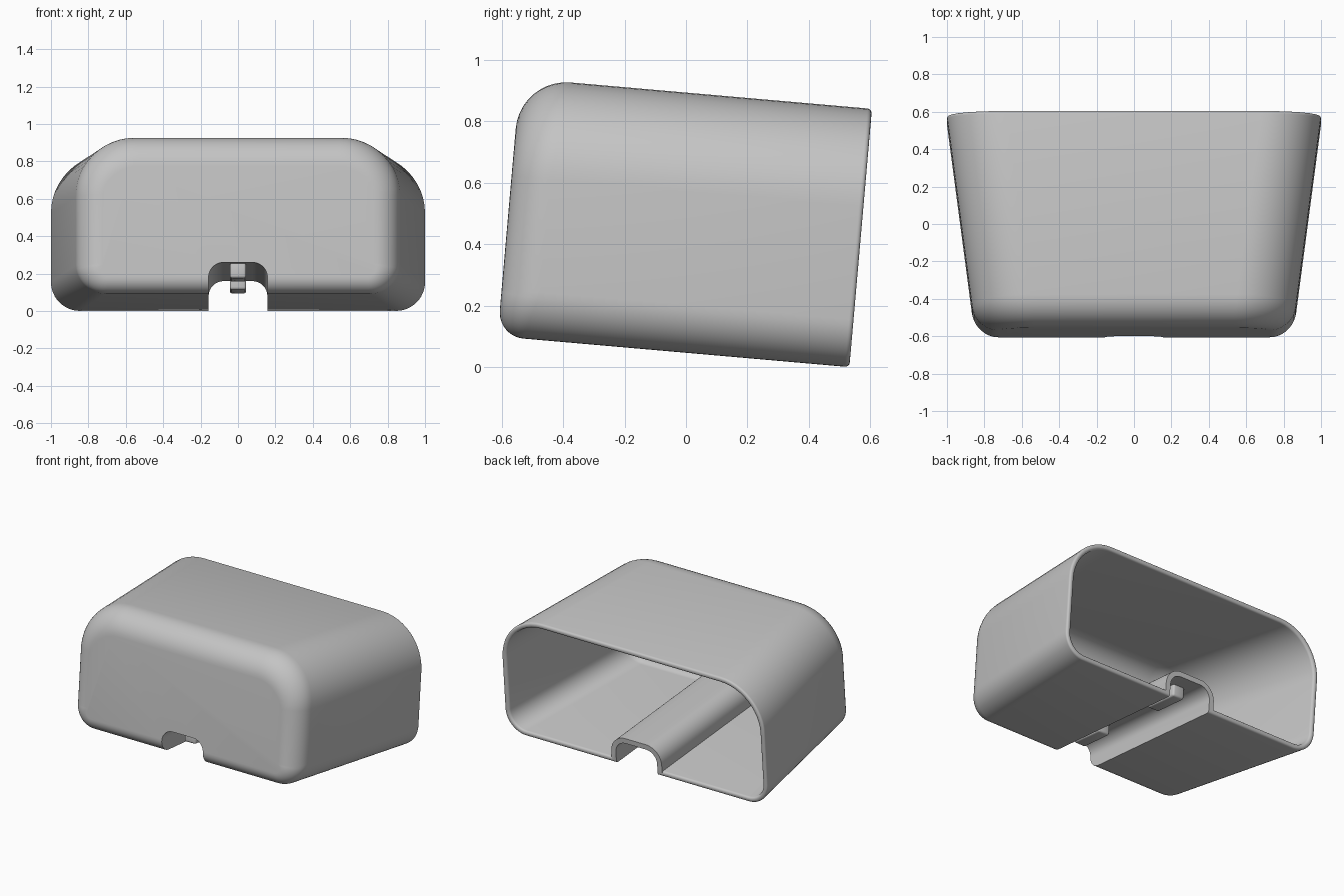
import bpy
import bmesh
from math import sin, cos, pi, radians
from mathutils import Matrix

cube = bpy.data.objects.get("Cube")
if cube:
    bpy.data.objects.remove(cube)

FRONT, BACK = -0.62, 0.53      # ends of the cover along its own axis
LOW, HIGH = 0.046, 0.89        # underside and top
WALL, RIM = 0.035, 0.015       # wall thickness and rim rounding
TILT = Matrix.Rotation(radians(-5), 4, 'X')

grey = bpy.data.materials.new("plain_grey")
grey.use_nodes = True
grey.diffuse_color = (0.55, 0.55, 0.55, 1)
grey.node_tree.nodes["Principled BSDF"].inputs["Base Color"].default_value = (0.55, 0.55, 0.55, 1)


def corner_points(low, high, r_low, r_high, steps=12):
    """Rounded section: (side, centre height, radius, normal x, normal z)."""
    pts = []
    for quarter in range(4):
        top = quarter < 2
        r = r_high if top else r_low
        z = high - r if top else low + r
        side = 1 if quarter in (0, 3) else -1
        for i in range(steps + 1):
            a = (quarter + i / steps) * pi / 2
            pts.append((side, z, r, cos(a), sin(a)))
    return pts


def loft(name, rings):
    """Skin closed rings of equal length and cap both ends."""
    bm = bmesh.new()
    loops = [[bm.verts.new(p) for p in ring] for ring in rings]
    n = len(loops[0])
    for a, b in zip(loops, loops[1:]):
        for i in range(n):
            j = (i + 1) % n
            bm.faces.new((a[i], a[j], b[j], b[i]))
    bm.faces.new(loops[0])
    bm.faces.new(loops[-1])
    bmesh.ops.recalc_face_normals(bm, faces=bm.faces)
    return to_object(name, bm)


def to_object(name, bm):
    mesh = bpy.data.meshes.new(name)
    bm.to_mesh(mesh)
    bm.free()
    mesh.materials.append(grey)
    obj = bpy.data.objects.new(name, mesh)
    bpy.context.collection.objects.link(obj)
    return obj


def activate(obj):
    bpy.ops.object.select_all(action='DESELECT')
    obj.select_set(True)
    bpy.context.view_layer.objects.active = obj


def cut(obj, cutter):
    mod = obj.modifiers.new("cut", 'BOOLEAN')
    mod.operation = 'DIFFERENCE'
    mod.solver = 'EXACT'
    mod.object = cutter
    activate(obj)
    bpy.ops.object.modifier_apply(modifier=mod.name)
    bpy.data.objects.remove(cutter)


def tub(name, wall):
    """Tapered rounded body, inset by wall, with a filleted front end."""
    section = corner_points(LOW, HIGH, 0.155, 0.32)

    def place(pt, u, inset):
        side, z, r, nx, nz = pt
        half = 1 - 0.1316 * (BACK - RIM - u)
        rr = r - wall - inset
        return (side * (half - r) + rr * nx, u, z + rr * nz)

    def front_ring(a):
        ring = []
        for pt in section:
            r = 0.125 + 0.04 * pt[4] - wall
            ring.append(place(pt, FRONT + wall + r * (1 - cos(a)), r * (1 - sin(a))))
        return ring

    rings = [front_ring(i / 10 * pi / 2) for i in range(11)]
    flare = -1 if wall else 1
    for i in range(5):
        a = i / 4 * pi / 2
        u = BACK - RIM + RIM * sin(a)
        rings.append([place(pt, u, flare * RIM * (1 - cos(a))) for pt in section])
    if wall:
        rings.append([place(pt, BACK + 0.05, -RIM) for pt in section])
    return loft(name, rings)


def tunnel(name, half, top, radius):
    """Straight round-topped bar running the full length."""
    section = corner_points(-0.1, top, 0.02, radius)
    return loft(name, [[(s * (half - r) + r * nx, u, z + r * nz)
                        for s, z, r, nx, nz in section] for u in (-0.8, 0.8)])


def finish(obj):
    obj.data.transform(TILT)
    activate(obj)
    bpy.ops.object.shade_smooth_by_angle(angle=radians(30))


# Hollow cover with a walled cable channel through its floor
cover = tub("cover_shell", 0)
cavity = tub("cavity", WALL)
cut(cavity, tunnel("channel_wall", 0.157 + WALL, 0.207 + WALL, 0.08 + WALL))
cut(cover, cavity)
cut(cover, tunnel("channel", 0.157, 0.207, 0.08))
finish(cover)

# Two small tabs hanging from the channel ceiling
for name, start, end in (("front_tab", -0.54, -0.30), ("back_tab", 0.17, 0.42)):
    bm = bmesh.new()
    bmesh.ops.create_cube(bm, size=1)
    bmesh.ops.scale(bm, vec=(0.088, end - start, 0.09), verts=bm.verts)
    bmesh.ops.translate(bm, vec=(0, (start + end) / 2, 0.175), verts=bm.verts)
    bmesh.ops.bevel(bm, geom=bm.edges[:], offset=0.014, segments=3,
                    profile=0.5, affect='EDGES')
    finish(to_object(name, bm))
